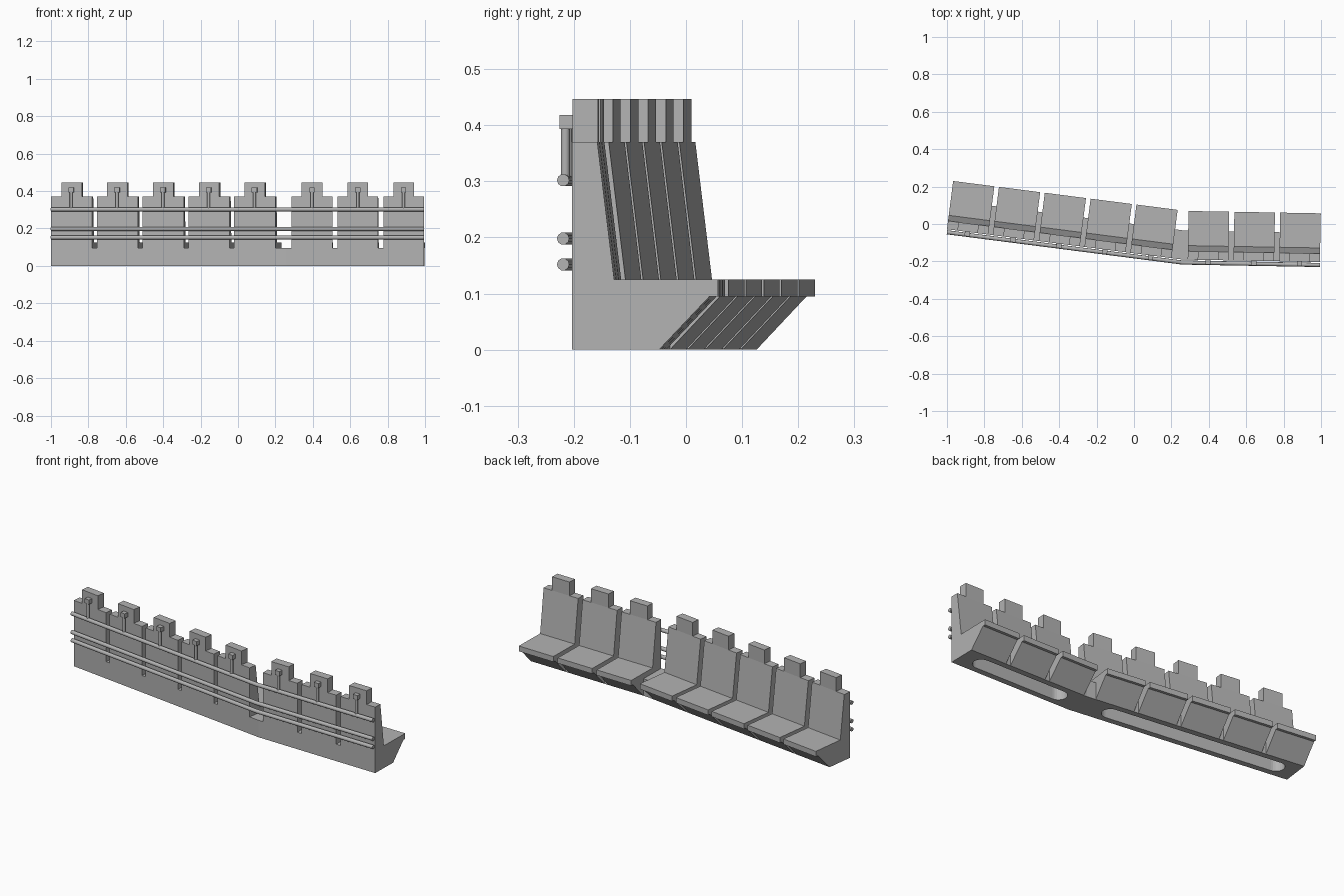
import bpy, bmesh, math
from mathutils import Vector, Matrix

cube = bpy.data.objects.get("Cube")
if cube:
    bpy.data.objects.remove(cube, do_unlink=True)

grey = bpy.data.materials.new("plain_grey")
grey.use_nodes = True
COLOUR = (0.45, 0.45, 0.45, 1)
grey.diffuse_color = COLOUR
grey.node_tree.nodes["Principled BSDF"].inputs["Base Color"].default_value = COLOUR

# Front line of the wall: long left run, a bend, then a short run
LEFT, BEND, RIGHT = Vector((-1, -0.028)), Vector((0.26, -0.19)), Vector((0.994, -0.203))


class Run:
    """A straight stretch: s runs along the front, d goes backwards."""
    def __init__(self, a, b):
        self.a, self.length = a, (b - a).length
        self.u = (b - a).normalized()
        self.n = Vector((-self.u.y, self.u.x))

    def at(self, s, d):
        return self.a + self.u * s + self.n * d

    def matrix(self):
        return Matrix.Translation((*self.a, 0)) @ Matrix.Rotation(math.atan2(self.u.y, self.u.x), 4, 'Z')


long_run, short_run = Run(LEFT, BEND), Run(BEND, RIGHT)


def add_object(name, bm, matrix=Matrix()):
    bmesh.ops.transform(bm, matrix=matrix, verts=bm.verts)
    bmesh.ops.recalc_face_normals(bm, faces=bm.faces)
    mesh = bpy.data.meshes.new(name)
    bm.to_mesh(mesh)
    bm.free()
    mesh.materials.append(grey)
    obj = bpy.data.objects.new(name, mesh)
    bpy.context.collection.objects.link(obj)
    return obj


def extrude(bm, points, offset):
    face = bm.faces.new([bm.verts.new(p) for p in points])
    new = bmesh.ops.extrude_face_region(bm, geom=[face])["geom"]
    bmesh.ops.translate(bm, vec=offset, verts=[v for v in new if isinstance(v, bmesh.types.BMVert)])


def side_profile(bm, profile, s0, s1):
    extrude(bm, [(s0, d, z) for d, z in profile], (s1 - s0, 0, 0))


def mitre(d):
    """Point at depth d on the bisector of the bend."""
    m = (long_run.n + short_run.n).normalized()
    return BEND + m * d / m.dot(long_run.n)


# Base plinth following the bend
BASE_D, BASE_H = 0.155, 0.095
outline = [LEFT, BEND, RIGHT, short_run.at(short_run.length, BASE_D), mitre(BASE_D), long_run.at(0, BASE_D)]
bm = bmesh.new()
extrude(bm, [(*p, 0) for p in outline], (0, 0, BASE_H))
base = add_object("base", bm)

# Round-ended recesses in the underside
cutters = []
for run, start, end in ((long_run, 0.07, 0.15), (short_run, 0.08, 0.08)):
    r = 0.045
    pts = []
    for centre, first in ((run.length - end - r, -90), (start + r, 90)):
        for i in range(13):
            a = math.radians(first + i * 15)
            pts.append((centre + r * math.cos(a), BASE_D / 2 + r * math.sin(a), -0.05))
    bm = bmesh.new()
    extrude(bm, pts, (0, 0, 0.12))
    cutter = add_object("recess_cutter", bm, run.matrix())
    mod = base.modifiers.new("recess", 'BOOLEAN')
    mod.operation, mod.solver, mod.object = 'DIFFERENCE', 'EXACT', cutter
    cutters.append(cutter)


def bake(obj):
    deps = bpy.context.evaluated_depsgraph_get()
    return bpy.data.meshes.new_from_object(obj.evaluated_get(deps))


baked = bake(base)
base.modifiers.clear()
base.data = baked
for cutter in cutters:
    bpy.data.objects.remove(cutter, do_unlink=True)

# Wall panels: wedge, seat slab, leaning back, raised top
BODY = [(0, 0.095), (0.245, 0.095), (0.26, 0.095), (0.26, 0.125), (0.075, 0.125), (0.045, 0.37), (0, 0.37)]
WEDGE = [(0.155, 0), (0.245, 0.095), (0.155, 0.095)]
TOP = [(0, 0.37), (0.045, 0.37), (0.045, 0.447), (0, 0.447)]
CAP = [(-0.024, 0.393), (0, 0.393), (0, 0.418), (-0.024, 0.418)]


def wall_panel(run, s0, s1):
    mid = (s0 + s1) / 2
    bm = bmesh.new()
    side_profile(bm, BODY, s0, s1)
    side_profile(bm, WEDGE, s0, s1)
    side_profile(bm, TOP, mid - 0.055, mid + 0.055)
    add_object("wall_panel", bm, run.matrix())

    # Post hanging from a square bracket down to the top rail
    bm = bmesh.new()
    side_profile(bm, CAP, mid - 0.014, mid + 0.014)
    add_object("post_bracket", bm, run.matrix())
    bm = bmesh.new()
    bmesh.ops.create_cone(bm, cap_ends=True, segments=16, radius1=0.008, radius2=0.008, depth=0.094,
                          matrix=Matrix.Translation((mid, -0.014, 0.348)))
    for f in bm.faces:
        f.smooth = len(f.verts) == 4
    add_object("post", bm, run.matrix())


for i in range(5):
    wall_panel(long_run, i * 0.247, i * 0.247 + 0.222)
for i in range(3):
    end = short_run.length - i * 0.245
    wall_panel(short_run, end - 0.217, end)

# Three round rails along the front
for z in (0.302, 0.198, 0.152):
    curve = bpy.data.curves.new("rail_path", 'CURVE')
    curve.dimensions = '3D'
    curve.bevel_depth, curve.bevel_resolution, curve.use_fill_caps = 0.011, 3, True
    spline = curve.splines.new('POLY')
    spline.points.add(2)
    path = (long_run.at(0.002, -0.016), mitre(-0.016), short_run.at(short_run.length, -0.016))
    for point, p in zip(spline.points, path):
        point.co = (*p, z, 1)
    temp = bpy.data.objects.new("rail_path", curve)
    bpy.context.collection.objects.link(temp)
    mesh = bake(temp)
    bpy.data.objects.remove(temp, do_unlink=True)
    mesh.materials.clear()
    mesh.materials.append(grey)
    bpy.context.collection.objects.link(bpy.data.objects.new("rail", mesh))
